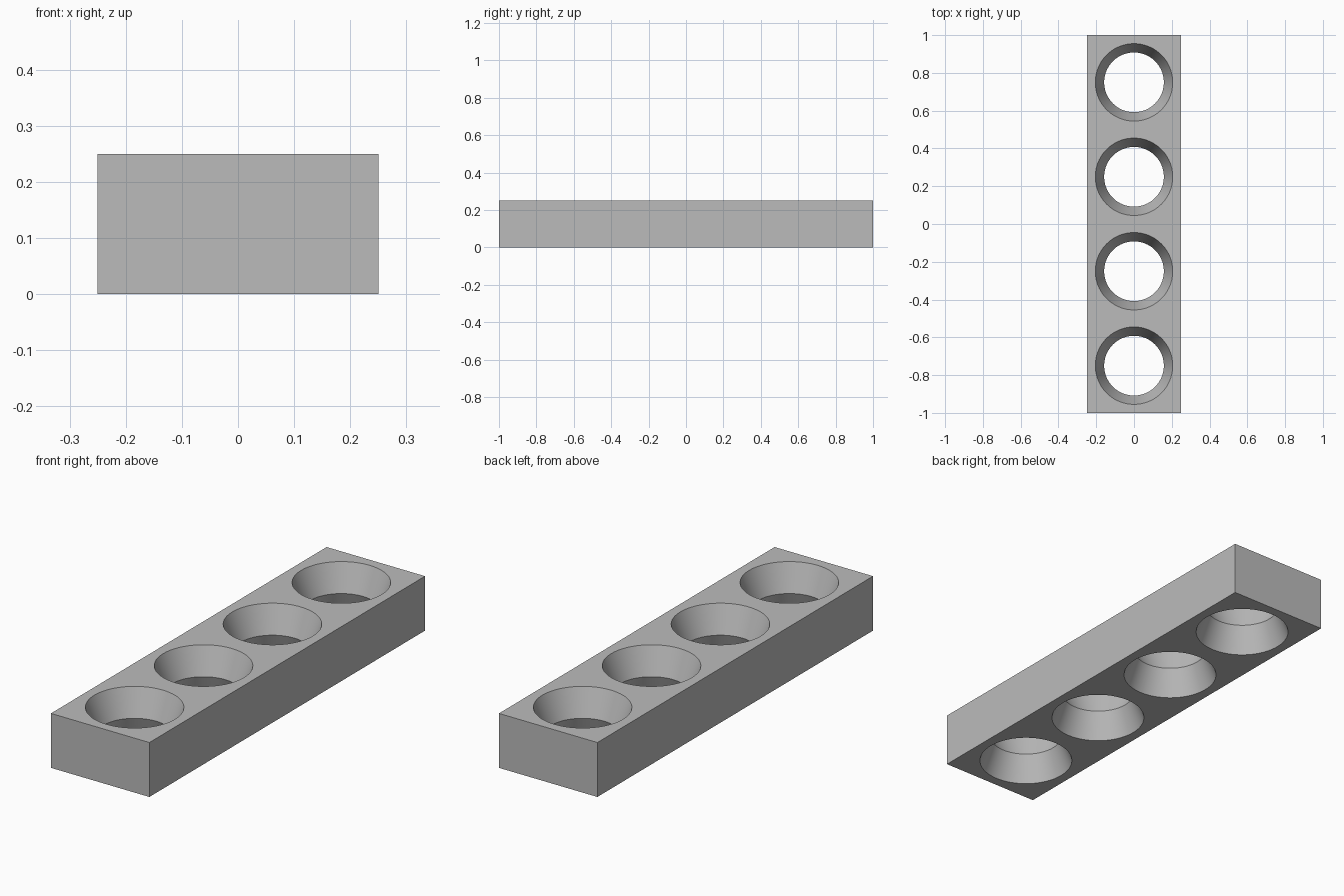
import bpy
import bmesh
import math

cube = bpy.data.objects.get("Cube")
if cube:
    bpy.data.objects.remove(cube, do_unlink=True)

WIDTH, LENGTH, HEIGHT = 0.5, 2.0, 0.25
RIM, NECK = 0.205, 0.158
HOLES, SIDES, OVERCUT = 4, 96, 0.05

grey = bpy.data.materials.new("plain_grey")
grey.use_nodes = True
colour = (0.5, 0.5, 0.5, 1)
grey.diffuse_color = colour
grey.node_tree.nodes["Principled BSDF"].inputs["Base Color"].default_value = colour


def add_object(name, bm):
    mesh = bpy.data.meshes.new(name)
    bmesh.ops.recalc_face_normals(bm, faces=bm.faces)
    bm.to_mesh(mesh)
    bm.free()
    mesh.materials.append(grey)
    obj = bpy.data.objects.new(name, mesh)
    bpy.context.collection.objects.link(obj)
    return obj


# Rectangular block
bm = bmesh.new()
bmesh.ops.create_cube(bm, size=1)
for v in bm.verts:
    v.co.x *= WIDTH
    v.co.y *= LENGTH
    v.co.z = (v.co.z + 0.5) * HEIGHT
block = add_object("block", bm)

# Hourglass cutters, flared past both faces of the block
mid = HEIGHT / 2
flare = NECK + (RIM - NECK) * (mid + OVERCUT) / mid
profile = [(flare, -OVERCUT), (NECK, mid), (flare, HEIGHT + OVERCUT)]
bm = bmesh.new()
for i in range(HOLES):
    y = LENGTH * ((i + 0.5) / HOLES - 0.5)
    rings = []
    for r, z in profile:
        angles = [math.tau * k / SIDES for k in range(SIDES)]
        rings.append([bm.verts.new((r * math.cos(a), y + r * math.sin(a), z)) for a in angles])
    for low, high in zip(rings, rings[1:]):
        for k in range(SIDES):
            n = (k + 1) % SIDES
            bm.faces.new((low[k], low[n], high[n], high[k]))
    bm.faces.new(rings[0][::-1])
    bm.faces.new(rings[-1])
cutter = add_object("hole_cutter", bm)
cutter.hide_render = True

# Cut the holes and smooth their walls
cut = block.modifiers.new("holes", "BOOLEAN")
cut.operation = "DIFFERENCE"
cut.solver = "EXACT"
cut.object = cutter
bpy.ops.object.select_all(action="DESELECT")
block.select_set(True)
bpy.context.view_layer.objects.active = block
bpy.ops.object.modifier_apply(modifier=cut.name)
bpy.data.objects.remove(cutter, do_unlink=True)
bpy.ops.object.shade_smooth_by_angle(angle=math.radians(30))
